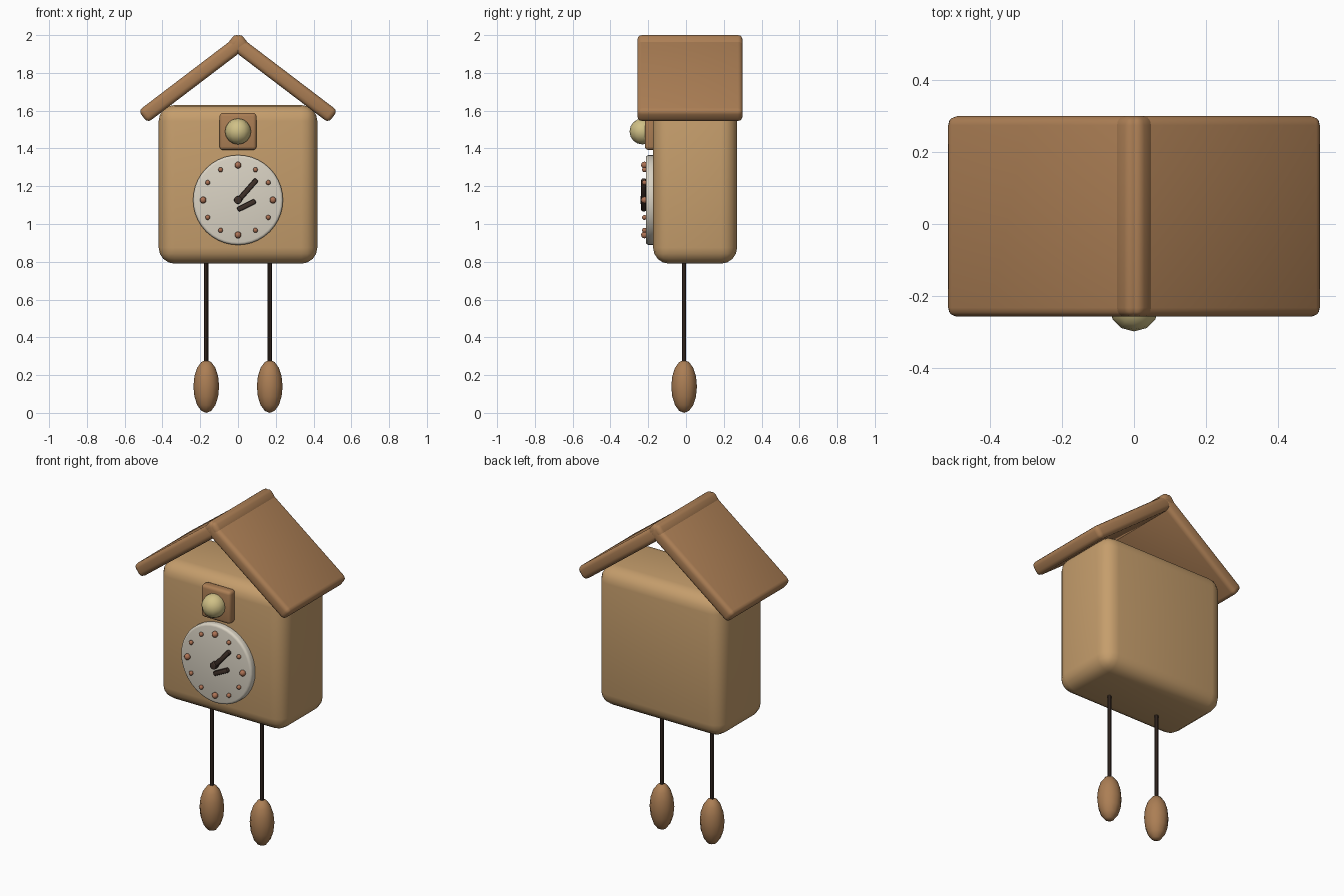
import bpy, math
from math import sin, cos, pi

if "Cube" in bpy.data.objects:
    bpy.data.objects.remove(bpy.data.objects["Cube"])


def material(name, rgb):
    m = bpy.data.materials.new(name)
    m.diffuse_color = (*rgb, 1)
    m.use_nodes = True
    m.node_tree.nodes["Principled BSDF"].inputs["Base Color"].default_value = m.diffuse_color
    return m


LIGHT_WOOD = material("light_wood", (0.56, 0.34, 0.15))
WOOD = material("wood", (0.41, 0.21, 0.09))
DARK = material("dark_wood", (0.05, 0.03, 0.022))
CREAM = material("cream", (0.70, 0.65, 0.55))
YELLOW = material("yellow", (0.63, 0.53, 0.24))
COPPER = material("copper", (0.42, 0.17, 0.09))


def finish(name, mat, bevel=0, segments=3):
    o = bpy.context.object
    o.name = name
    o.data.materials.append(mat)
    if bevel:
        b = o.modifiers.new("bevel", "BEVEL")
        b.width, b.segments, b.limit_method = bevel, segments, "ANGLE"
        bpy.ops.object.modifier_apply(modifier="bevel")
    bpy.ops.object.shade_smooth_by_angle(angle=math.radians(40))
    return o


def box(name, loc, size, mat, bevel, tilt=0, segments=3):
    bpy.ops.mesh.primitive_cube_add(size=1, location=loc, rotation=(0, tilt, 0))
    bpy.context.object.scale = size
    bpy.ops.object.transform_apply(location=False, rotation=False, scale=True)
    return finish(name, mat, bevel, segments)


def ball(name, loc, radii, mat, segs=12, rings=8):
    bpy.ops.mesh.primitive_uv_sphere_add(segments=segs, ring_count=rings, radius=1, location=loc)
    bpy.context.object.scale = radii
    bpy.ops.object.transform_apply(location=False, rotation=False, scale=True)
    o = finish(name, mat)
    bpy.ops.object.shade_smooth()
    return o


def rod(name, loc, r, depth, mat, verts, bevel=0, facing_front=False):
    bpy.ops.mesh.primitive_cylinder_add(vertices=verts, radius=r, depth=depth, location=loc,
                                        rotation=(pi / 2 if facing_front else 0, 0, 0))
    return finish(name, mat, bevel)


# Case
box("case", (0, 0.048, 1.21), (0.84, 0.445, 0.84), LIGHT_WOOD, 0.085, segments=4)

# Roof: two tilted slabs crossing at the ridge
slope, start, end = 0.65, -0.047, 0.632
mid = (start + end) / 2
for side, label in ((-1, "left"), (1, "right")):
    box("roof_" + label, (side * mid * cos(slope), 0.021, 1.95 - mid * sin(slope)),
        (end - start, 0.558, 0.08), WOOD, 0.025, side * slope)

# Door and bird
box("bird_door", (0, -0.188, 1.49), (0.196, 0.06, 0.196), WOOD, 0.018)
ball("bird", (0, -0.23, 1.49), (0.069, 0.069, 0.069), YELLOW)

# Dial with twelve hour studs
DIAL_Z = 1.127
rod("dial", (0, -0.187, DIAL_Z), 0.238, 0.05, CREAM, 40, 0.014, True)
for i in range(12):
    a = i * pi / 6
    r = 0.018 if i % 3 == 0 else 0.013
    ball("hour_stud", (0.185 * sin(a), -0.22, DIAL_Z + 0.185 * cos(a)), (r, r, r), COPPER, 10, 6)

# Hands and hub
box("minute_hand", (0.045, -0.224, 1.174), (0.165, 0.026, 0.027), DARK, 0.008, -0.85, 2)
box("hour_hand", (0.045, -0.224, 1.099), (0.105, 0.026, 0.027), DARK, 0.008, -0.46, 2)
rod("hand_hub", (0, -0.224, DIAL_Z), 0.021, 0.036, DARK, 12, 0.004, True)

# Hanging cords and weights
for x in (-0.168, 0.168):
    rod("cord", (x, -0.01, 0.54), 0.011, 0.56, DARK, 8)
    ball("weight", (x, -0.01, 0.14), (0.068, 0.068, 0.14), WOOD)
